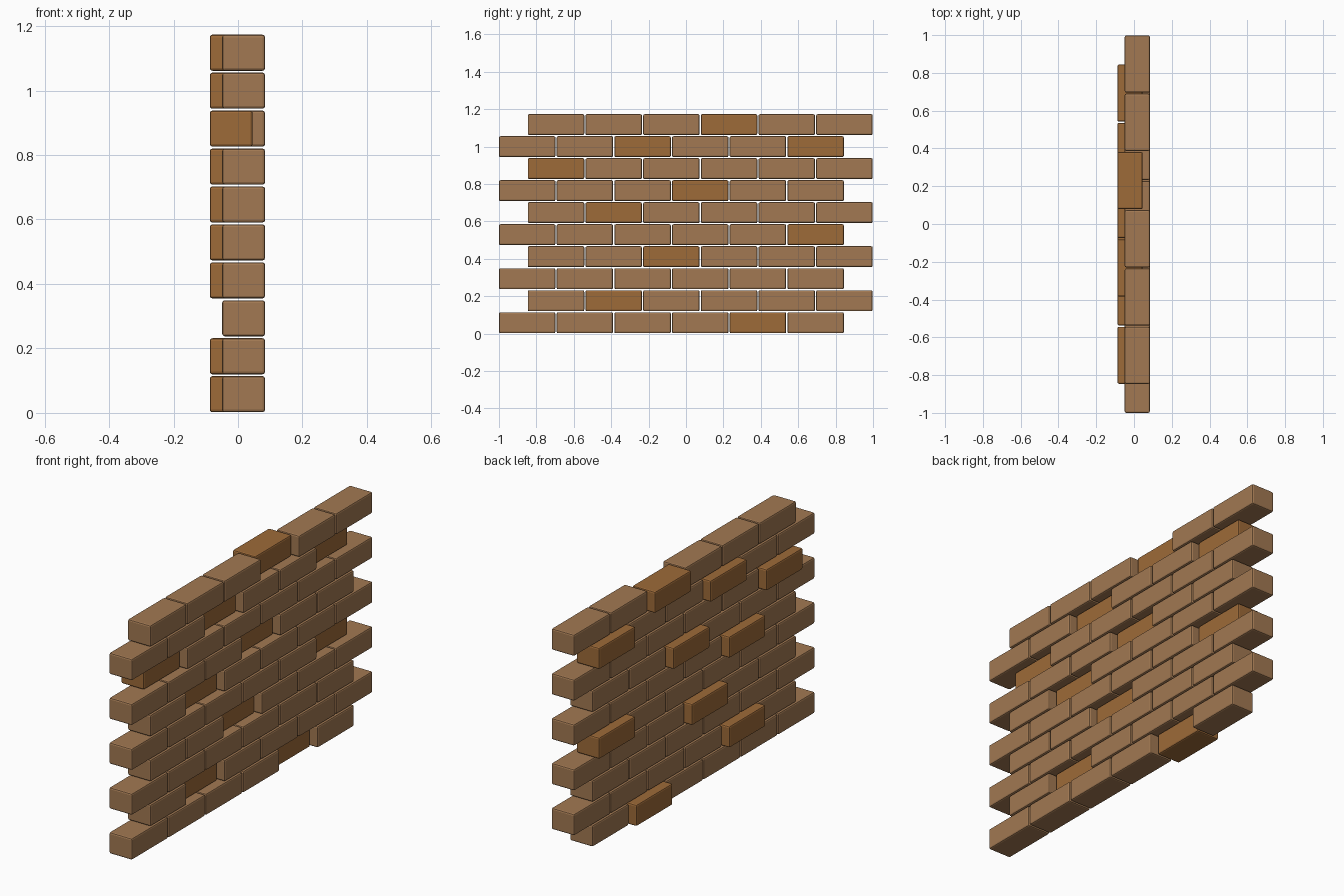
import bpy, bmesh

if "Cube" in bpy.data.objects:
    bpy.data.objects.remove(bpy.data.objects["Cube"])

ROWS, COLS = 10, 6
LENGTH, DEPTH, HEIGHT = 0.302, 0.133, 0.112   # brick size
PITCH_Y, PITCH_Z = 0.3084, 0.1177
STAGGER = 0.154

# row -> columns of the bricks pushed out of the back face
PUSHED = {0: [4], 1: [1], 3: [2], 4: [5], 5: [1], 6: [3], 7: [0], 8: [2, 5], 9: [3]}


def material(name, color):
    m = bpy.data.materials.new(name)
    m.diffuse_color = color
    m.use_nodes = True
    m.node_tree.nodes["Principled BSDF"].inputs["Base Color"].default_value = m.diffuse_color
    return m


def brick_mesh(name, mat):
    """One block with softened edges."""
    bm = bmesh.new()
    bmesh.ops.create_cube(bm, size=1)
    bmesh.ops.scale(bm, vec=(DEPTH, LENGTH, HEIGHT), verts=bm.verts)
    bmesh.ops.bevel(bm, geom=bm.edges[:], offset=0.008, segments=2,
                    profile=0.5, affect='EDGES')
    mesh = bpy.data.meshes.new(name)
    bm.to_mesh(mesh)
    bm.free()
    mesh.materials.append(mat)
    return mesh


plain = brick_mesh("plain_brick", material("brown_brick", (0.36, 0.19, 0.085, 1)))
accent = brick_mesh("pushed_brick", material("orange_brick", (0.34, 0.145, 0.04, 1)))

# staggered courses of bricks
for row in range(ROWS):
    start = -1 + LENGTH / 2 + (STAGGER if row % 2 else 0)
    for col in range(COLS):
        pushed = col in PUSHED.get(row, [])
        mesh = accent if pushed else plain
        brick = bpy.data.objects.new(f"{mesh.name}_{row}_{col}", mesh)
        brick.location = (-0.021 if pushed else 0.0175,
                          start + col * PITCH_Y,
                          0.002 + HEIGHT / 2 + row * PITCH_Z)
        bpy.context.collection.objects.link(brick)
